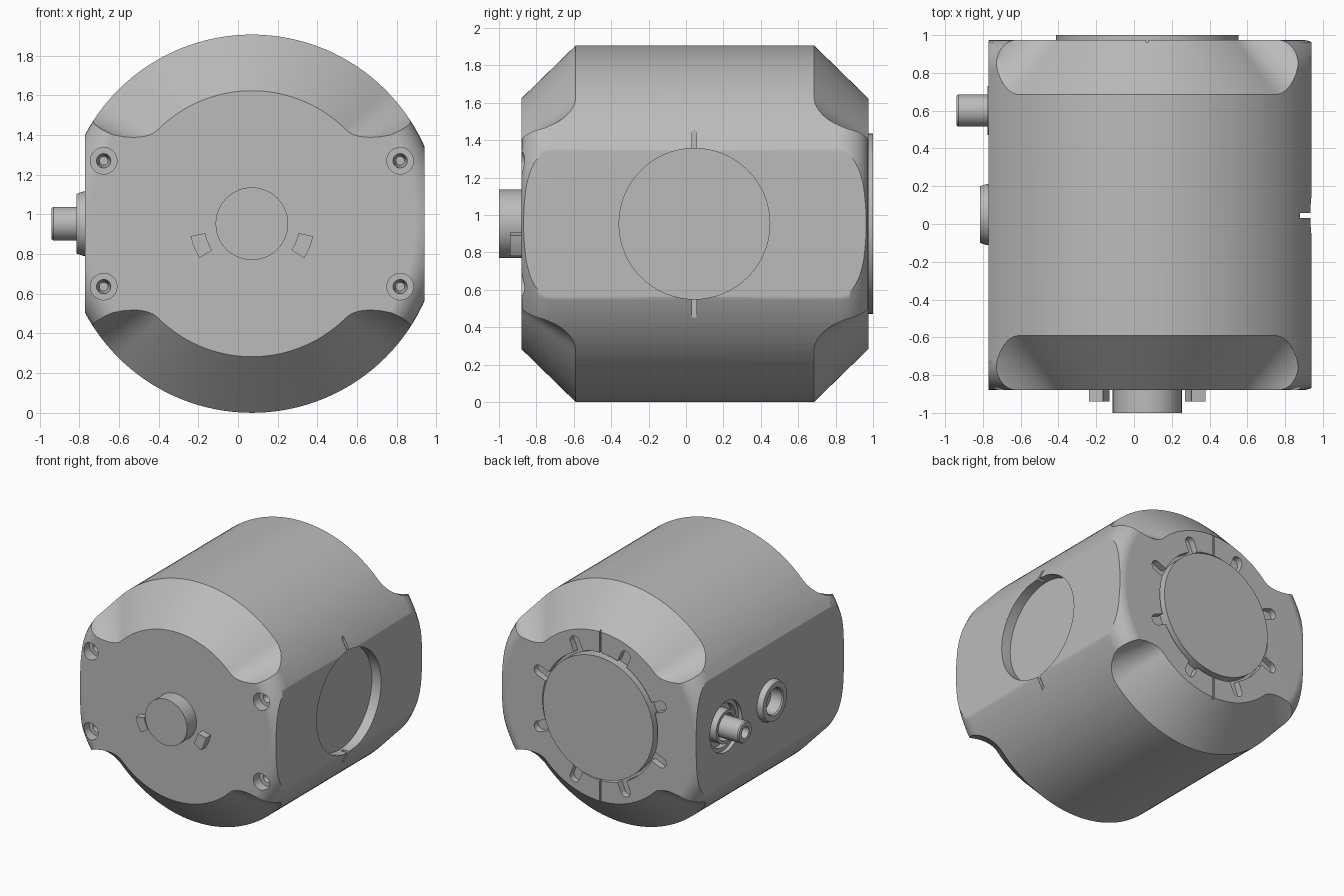
import bpy, bmesh
from math import sin, cos, pi, radians, sqrt, hypot

if "Cube" in bpy.data.objects:
    bpy.data.objects.remove(bpy.data.objects["Cube"])

CX, CZ, R = 0.07, 0.953, 0.953      # barrel axis and radius
FRONT, BACK = -0.88, 0.975          # end faces
LEFT, RIGHT = 0.94, -0.77           # side flats

grey = bpy.data.materials.new("housing grey")
grey.use_nodes = True
grey.diffuse_color = (0.5, 0.5, 0.5, 1)
grey.node_tree.nodes["Principled BSDF"].inputs["Base Color"].default_value = (0.5, 0.5, 0.5, 1)


def place(axis, u, v, h):
    return (CX + u, h, CZ + v) if axis == "y" else (h, u, CZ + v)


def skin(name, rings, closed=False):
    """Solid through equal rings of points, capped unless it closes on itself."""
    bm = bmesh.new()
    loops = [[bm.verts.new(p) for p in ring] for ring in rings]
    n = len(loops[0])
    pairs = list(zip(loops, loops[1:])) + ([(loops[-1], loops[0])] if closed else [])
    for a, b in pairs:
        for i in range(n):
            j = (i + 1) % n
            bm.faces.new((a[i], a[j], b[j], b[i]))
    if not closed:
        bm.faces.new(loops[0])
        bm.faces.new(loops[-1])
    bmesh.ops.recalc_face_normals(bm, faces=bm.faces)
    mesh = bpy.data.meshes.new(name)
    bm.to_mesh(mesh)
    bm.free()
    mesh.materials.append(grey)
    ob = bpy.data.objects.new(name, mesh)
    bpy.context.collection.objects.link(ob)
    return ob


def lathe(name, axis, profile, u=0, v=0, n=48, closed=False):
    """Profile of (radius, height) turned about an axis through u, v."""
    turn = [2 * pi * i / n for i in range(n)]
    return skin(name, [[place(axis, u + r * cos(a), v + r * sin(a), h) for a in turn]
                       for r, h in profile], closed)


def prism(name, axis, points, h0, h1):
    return skin(name, [[place(axis, u, v, h) for u, v in points] for h in (h0, h1)])


def boolean(ob, cutter, operation="DIFFERENCE"):
    mod = ob.modifiers.new("cut", "BOOLEAN")
    mod.operation, mod.object, mod.solver = operation, cutter, "EXACT"
    bpy.context.view_layer.objects.active = ob
    bpy.ops.object.modifier_apply(modifier=mod.name)
    bpy.data.objects.remove(cutter)


def spun(points, angle):
    c, s = cos(angle), sin(angle)
    return [(u * c - v * s, u * s + v * c) for u, v in points]


def rect(u0, u1, w):
    return [(u0, -w), (u1, -w), (u1, w), (u0, w)]


# Barrel with rounded end edges
rim = [(0.82 + 0.133 * cos(a), 0.16 * (1 - sin(a)))
       for a in (radians(90 - 11.25 * i) for i in range(9))]
profile = [(r, FRONT + d) for r, d in rim] + [(r, BACK - d) for r, d in reversed(rim)]
body = lathe("housing", "y", profile, n=128)

# Side flats
boolean(body, prism("slab", "y", [(RIGHT - CX, -2), (LEFT - CX, -2), (LEFT - CX, 2),
                                  (RIGHT - CX, 2)], -2, 2), "INTERSECT")


def scoop(y_face, inward, side):
    """Conical relief above or below an end face, curling up at the corner bosses."""
    rings = []
    for k in range(73):
        deg = 31 + 118 * k / 72
        edge = min(deg, 180 - deg)
        w = min(1, max(0, (45 - edge) / 14))
        lift = 0.3 * (1 - sqrt(1 - w * w))
        a = radians(deg) * side
        section = [(0.67 + 0.283 * t + lift, t) for t in
                   [-0.15 + 1.25 * i / 10 for i in range(11)]] + [(1.4, 1.1), (1.4, -0.15)]
        rings.append([place("y", r * cos(a), r * sin(a), y_face + inward * 0.29 * t)
                      for r, t in section])
    return skin("scoop", rings)


for side in (1, -1):
    boolean(body, scoop(FRONT, 1, side))
    boolean(body, scoop(BACK, -1, side))

# Counterbored screw holes on the front
for su in (-1, 1):
    for sv in (-1, 1):
        boolean(body, lathe("bore", "y", [(0.067, -1.1), (0.067, -0.8), (0.036, -0.8),
                                          (0.022, -0.7)], su * 0.747, sv * 0.317, 32))

# Round window recess with two slits on the left side
boolean(body, lathe("window", "x", [(0.403, LEFT - 0.08), (0.403, 1.1)], 0.045, n=64))
for s in (-1, 1):
    slit = [(0.045 + a, s * b) for b, a in rect(0.35, 0.515, 0.012)]
    boolean(body, prism("slit", "x", slit, LEFT - 0.06, 1.1))

# Ring groove, radial slots and fine index marks on the back
boolean(body, lathe("groove", "y", [(0.505, BACK - 0.05), (0.505, 1.1)], n=96))
slot = [(0.45, -0.042)] + [(0.58 + 0.042 * cos(a), 0.042 * sin(a)) for a in
                           (radians(-90 + 15 * i) for i in range(13))] + [(0.45, 0.042)]
for i in range(8):
    boolean(body, prism("slot", "y", spun(slot, radians(22.5 + 45 * i)), BACK - 0.05, 1.1))
for s in (-1, 1):
    boolean(body, prism("mark", "y", spun(rect(0.49, 0.69, 0.006), s * pi / 2), BACK - 0.012, 1.1))

# Bores on the right side
SHAFT, PORT = 0.6, 0.05
boolean(body, lathe("shaft_bore", "x", [(0.2, -1.1), (0.2, RIGHT + 0.03), (0.17, RIGHT + 0.03),
                                        (0.17, RIGHT + 0.07)], SHAFT))
boolean(body, lathe("port_bore", "x", [(0.1, -1.1), (0.1, RIGHT + 0.06)], PORT))

parts = [body]

# Front output shaft and its two curved drive tabs
parts.append(lathe("front_shaft", "y", [(0.183, FRONT + 0.02), (0.183, -1.0)]))
for name, mid in (("right_tab", 202.5), ("left_tab", -22.5)):
    arc = [radians(mid - 11 + 5.5 * i) for i in range(5)]
    outline = [(0.315 * cos(a), 0.315 * sin(a)) for a in arc]
    outline += [(0.24 * cos(a), 0.24 * sin(a)) for a in reversed(arc)]
    parts.append(prism(name, "y", outline, FRONT + 0.02, -0.94))

# Back cover disc
parts.append(lathe("back_cover", "y", [(0.483, BACK - 0.06), (0.483, 1.0)], n=96))

# Side shaft with hollow end, seal ring and raised port collar
parts.append(lathe("side_shaft", "x", [(0.085, RIGHT + 0.08), (0.085, -0.93), (0.078, -0.94),
                                       (0.045, -0.94), (0.04, -0.86)], SHAFT))
parts.append(lathe("seal_ring", "x", [(0.13, RIGHT + 0.08), (0.13, RIGHT - 0.005),
                                      (0.105, RIGHT - 0.005), (0.105, RIGHT + 0.08)],
                   SHAFT, closed=True))
parts.append(lathe("port_collar", "x", [(0.162, RIGHT + 0.01), (0.162, RIGHT - 0.01),
                                        (0.15, RIGHT - 0.045), (0.108, RIGHT - 0.045),
                                        (0.1, RIGHT - 0.035), (0.1, RIGHT + 0.01)],
                   PORT, closed=True))

# Smooth shading with crisp edges and flat large faces
bpy.ops.object.select_all(action="DESELECT")
for ob in parts:
    ob.select_set(True)
bpy.context.view_layer.objects.active = body
bpy.ops.object.shade_smooth_by_angle(angle=radians(28))
for ob in parts:
    mod = ob.modifiers.new("flat faces", "WEIGHTED_NORMAL")
    mod.keep_sharp = True
